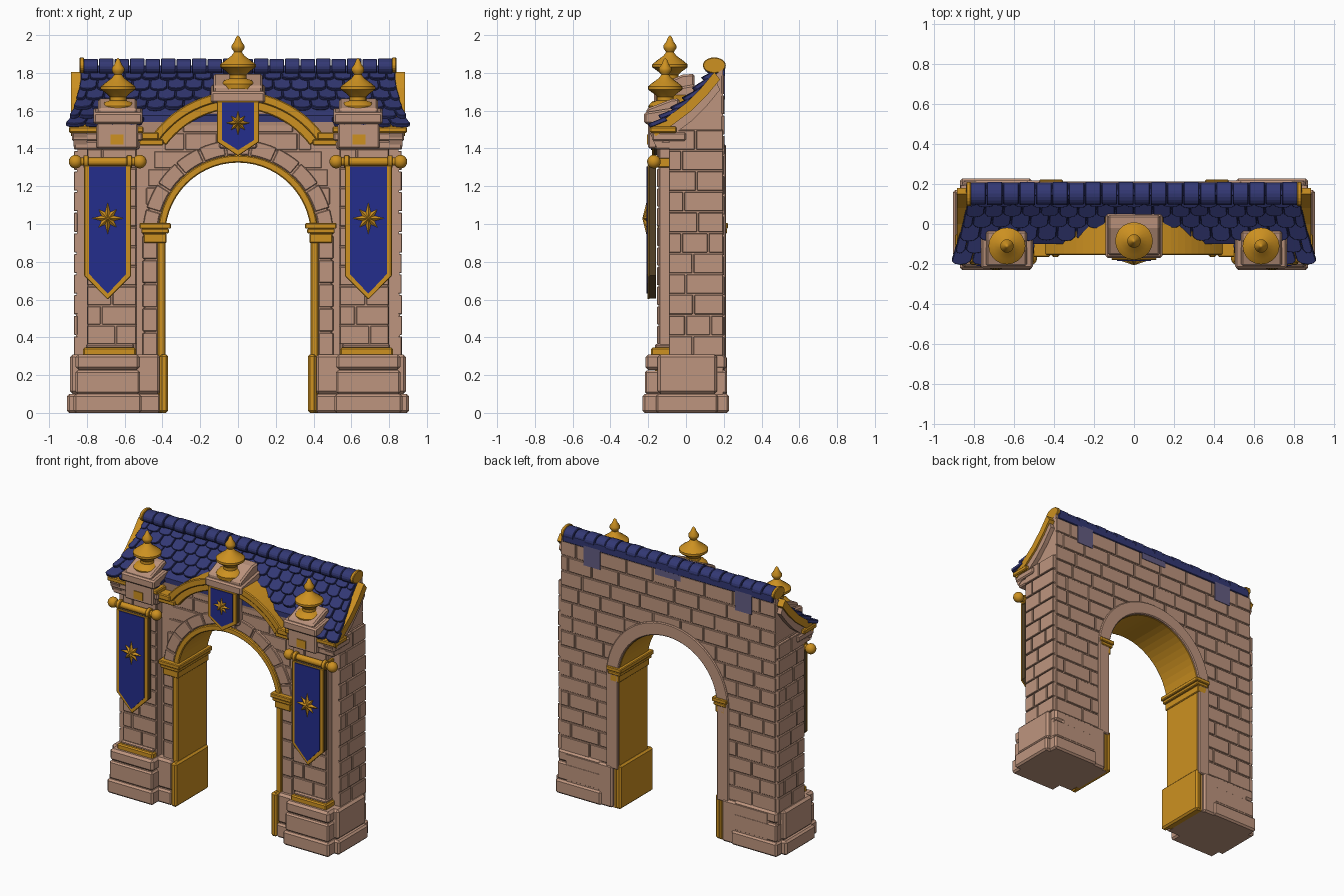
import bpy, bmesh, math, random
from mathutils import Vector

random.seed(4)
cube = bpy.data.objects.get("Cube")
if cube:
    bpy.data.objects.remove(cube, do_unlink=True)


def material(name, rgb):
    m = bpy.data.materials.new(name)
    m.use_nodes = True
    m.diffuse_color = (*rgb, 1)
    m.node_tree.nodes["Principled BSDF"].inputs["Base Color"].default_value = (*rgb, 1)
    return m


STONE = material("warm stone", (.515, .301, .209))
GOLD = material("gold", (.61, .283, .015))
SLATE = material("blue slate", (.033, .04, .175))
CLOTH = material("royal blue cloth", (.017, .026, .262))
BRONZE = material("dark bronze", (.09, .055, .022))
PURPLE = material("faded purple", (.127, .107, .223))


def finish(name, bm, mat, bevel=0, smooth=False):
    bmesh.ops.recalc_face_normals(bm, faces=bm.faces)
    me = bpy.data.meshes.new(name)
    bm.to_mesh(me)
    bm.free()
    ob = bpy.data.objects.new(name, me)
    bpy.context.collection.objects.link(ob)
    me.materials.append(mat)
    if bevel:
        b = ob.modifiers.new("bevel", 'BEVEL')
        b.width, b.segments, b.limit_method = bevel, 1, 'ANGLE'
    if smooth:
        bpy.ops.object.select_all(action='DESELECT')
        ob.select_set(True)
        bpy.context.view_layer.objects.active = ob
        bpy.ops.object.shade_smooth_by_angle(angle=math.radians(40))
    return ob


def add_prism(bm, pts, axis, a, b):
    place = (lambda u, v, t: (u, t, v)) if axis == 'y' else (lambda u, v, t: (t, u, v))
    lo = [bm.verts.new(place(u, v, a)) for u, v in pts]
    hi = [bm.verts.new(place(u, v, b)) for u, v in pts]
    bm.faces.new(lo)
    bm.faces.new(hi[::-1])
    for i in range(len(pts)):
        j = (i + 1) % len(pts)
        bm.faces.new((lo[i], hi[i], hi[j], lo[j]))


def prism(name, pts, axis, a, b, mat, bevel=0):
    bm = bmesh.new()
    add_prism(bm, pts, axis, a, b)
    return finish(name, bm, mat, bevel)


def rect(u0, u1, v0, v1):
    return [(u0, v0), (u1, v0), (u1, v1), (u0, v1)]


def box(name, s, x, y, z, mat, bevel=.008):
    """Box given by ranges; s mirrors it to the left or right side."""
    return prism(name, rect(s * x[0], s * x[1], *z), 'y', *y, mat, bevel)


def arc(r, c, a0, a1, n=28):
    return [(r * math.cos(math.radians(a0 + (a1 - a0) * i / n)),
             c + r * math.sin(math.radians(a0 + (a1 - a0) * i / n))) for i in range(n + 1)]


def band(r0, r1, c, a0=0, a1=180, leg=None, n=28):
    """Outline of an arch band, with straight legs down to height leg."""
    out, inn = arc(r1, c, a0, a1, n), arc(r0, c, a1, a0, n)
    if leg is not None:
        out = [(r1, leg)] + out + [(-r1, leg)]
        inn = [(-r0, leg)] + inn + [(r0, leg)]
    return out + inn


def lathe(name, prof, loc, mat, n=20):
    bm = bmesh.new()
    vs = [bm.verts.new((r, 0, z)) for r, z in prof]
    es = [bm.edges.new(p) for p in zip(vs, vs[1:])]
    bmesh.ops.spin(bm, geom=vs + es, cent=(0, 0, 0), axis=(0, 0, 1), angle=math.tau, steps=n)
    bmesh.ops.remove_doubles(bm, verts=bm.verts, dist=.0005)
    bmesh.ops.translate(bm, verts=bm.verts, vec=loc)
    return finish(name, bm, mat, 0, True)


def rod(name, x0, x1, y, z, r, mat, squash=1):
    pts = [(y + (u * squash), z + v) for u, v in arc(r, 0, 0, 342, 19)]
    return prism(name, pts, 'x', x0, x1, mat, .004)


def courses(name, axis, pos, out, z0, z1, span, h=.105, w=.2):
    """Rows of slightly raised masonry blocks on a flat wall."""
    bm = bmesh.new()
    n = max(1, round((z1 - z0) / h))
    h, g = (z1 - z0) / n, .004
    for i in range(n):
        za, zb = z0 + i * h, z0 + (i + 1) * h
        for u0, u1 in span((za + zb) / 2):
            u = u0
            step = w * (.55 if i % 2 else 1)
            while u < u1 - .01:
                e = u + step * random.uniform(.85, 1.15)
                e = u1 if u1 - e < .06 else e
                add_prism(bm, rect(u + g, e - g, za + g, zb - g), axis, pos - out,
                          pos + out * random.uniform(.8, 1.1))
                u, step = e, w
    return finish(name, bm, STONE, .003)


# Main wall with arched opening
SPRING, SLOPE = .94, [(-.19, 1.51), (-.1, 1.57), (0, 1.645), (.08, 1.725), (.15, 1.81)]
wall = [(.86, 0), (.85, 1.5), (-.85, 1.5), (-.86, 0), (-.4, 0)]
wall += arc(.4, SPRING, 180, 0) + [(.4, 0)]
prism("wall", wall, 'y', -.09, .195, STONE)
upper = [(-.09, 1.48), (.195, 1.48), (.195, 1.82), (.14, 1.78)] + \
        [(y, z - .03) for y, z in SLOPE[3:0:-1]]
prism("upper_wall", upper, 'x', -.84, .84, STONE)
prism("tympanum", band(.3, .5, 1.14, 20, 160), 'y', -.09, .06, STONE)


def clear(z, r, top=SPRING):
    return r if z < top else math.sqrt(max(0, r * r - (z - top) ** 2))


def both(a, b):
    return [(-b, -a), (a, b)] if a > .01 else [(-b, b)]


courses("back_masonry", 'y', .195, .008, .3, 1.79, lambda z: both(clear(z, .44), .845))
courses("spandrel_masonry", 'y', -.09, .007, 1.1, 1.58,
        lambda z: both(clear(z, .45), min(.53, clear(z, .49, 1.14))))

# Gold arch lining, stone arch rings
prism("arch_lining", band(.385, .425, SPRING, leg=0), 'y', -.125, .2, GOLD, .006)
prism("back_arch_ring", band(.388, .48, SPRING, leg=.28), 'y', .15, .212, STONE, .006)
prism("front_arch_ring", band(.42, .495, SPRING, leg=.28), 'y', -.107, 0, STONE, .006)
bm = bmesh.new()
for i in range(11):
    a = 180 * i / 11
    add_prism(bm, band(.428, .505, SPRING, a + .6, a + 15.8, n=4), 'y', -.116, -.05)
for s in (-1, 1):
    for i in range(5):
        z = .3 + i * .128
        add_prism(bm, rect(s * .428, s * .505, z + .004, z + .124), 'y', -.116, -.05)
finish("voussoirs", bm, STONE, .004)

# Gold pediment moulding over the arch
for nm, r0, r1, y in (("outer", .515, .562, -.155), ("inner", .47, .53, -.135)):
    prism("pediment_" + nm, band(r0, r1, 1.14, 36, 144), 'y', y, .08, GOLD, .006)

STAR_N = 16


def star(name, x, y, z, r):
    bm = bmesh.new()
    ring = []
    for i in range(STAR_N):
        k = r * (.42 if i % 2 else (1 if i % 4 == 0 else .8))
        a = math.tau * i / STAR_N
        ring.append(bm.verts.new((x + k * math.sin(a), y, z + k * math.cos(a))))
    tip = bm.verts.new((x, y - .022, z))
    for i in range(STAR_N):
        bm.faces.new((ring[i], ring[(i + 1) % STAR_N], tip))
    bm.faces.new(ring[::-1])
    finish(name, bm, GOLD)


def banner(name, x, y, w, top, side, tip, emblem, r):
    def shield(d, t):
        return [(x - w + d, top - t), (x - w + d, side + d * .4), (x, tip + d * 1.2),
                (x + w - d, side + d * .4), (x + w - d, top - t)]
    prism(name + "_backing", shield(.004, 0), 'y', y - .035, y, BRONZE)
    prism(name + "_border", shield(0, 0), 'y', y - .044, y - .034, GOLD, .003)
    prism(name + "_cloth", shield(.026, .006), 'y', y - .05, y - .04, CLOTH)
    star(name + "_star", x, y - .049, emblem, r)


def finial(name, x, y, z, k):
    prof = [(0, 0), (.088, 0), (.092, .025), (.075, .045), (.045, .055), (.045, .075), (.06, .09),
            (.094, .115), (.094, .13), (.07, .15), (.035, .175), (.02, .195), (.034, .215),
            (.034, .23), (.02, .25), (.01, .275), (0, .285)]
    lathe(name, [(r * k, h * k) for r, h in prof], (x, y, z), GOLD)


# Keystone block with small banner and finial
box("keystone", 1, (-.1, .1), (-.14, .05), (1.4, 1.66), STONE)
prism("keystone_cap_lower", [(-.17, 1.64), (.05, 1.64), (.05, 1.74), (-.17, 1.7)], 'x', -.142, .142, STONE, .01)
prism("keystone_cap", [(-.155, 1.69), (.045, 1.69), (.045, 1.795), (-.02, 1.79), (-.155, 1.73)],
      'x', -.13, .13, STONE, .01)
banner("keystone_banner", 0, -.135, .112, 1.65, 1.435, 1.36, 1.535, .068)
finial("keystone_finial", 0, -.085, 1.715, 1)

for s, side in ((-1, "right_"), (1, "left_")):
    # Plinth
    box(side + "plinth_foot", s, (.41, .905), (-.16, .17), (0, .1), STONE, .012)
    box(side + "plinth_foot_block", s, (.51, .87), (-.23, .228), (0, .1), STONE, .012)
    box(side + "plinth", s, (.41, .89), (-.15, .165), (.1, .31), STONE, .015)
    box(side + "plinth_block", s, (.52, .86), (-.218, .218), (.1, .225), STONE, .01)
    box(side + "plinth_top", s, (.52, .86), (-.215, .215), (.228, .31), STONE, .015)
    box(side + "back_plinth", s, (.43, .8), (0, .217), (0, .3), STONE, .012)
    box(side + "lining_foot", s, (.37, .415), (-.165, .205), (0, .31), GOLD, .012)
    # Pilaster with masonry on front and side
    box(side + "pilaster", s, (.535, .8), (-.145, 0), (.3, 1.42), STONE)
    u = sorted((s * .535, s * .8))
    courses(side + "pilaster_masonry", 'y', -.147, .006, .36, 1.4, lambda z: [u], w=.15)
    courses(side + "side_masonry", 'x', s * .858, .01, .3, 1.5, lambda z: [(-.095, .2)], w=.15)
    box(side + "pilaster_foot", s, (.54, .82), (-.185, -.08), (.3, .345), GOLD, .008)
    box(side + "pilaster_step", s, (.55, .805), (-.165, -.08), (.34, .365), STONE)
    # Impost moulding
    for z0, z1, d in ((.9, .95, 0), (.95, .975, .012), (.975, 1.005, .022)):
        box(side + "impost", s, (.378 - d, .5 + d), (-.13 - d, -.03), (z0, z1), GOLD, .005)
        box(side + "back_impost", s, (.378 - d, .45 + d), (-.05, .212 + d / 2), (z0, z1), GOLD, .005)
    # Cornice
    box(side + "cornice_lower", s, (.52, .868), (-.165, 0), (1.395, 1.44), STONE)
    box(side + "cornice_upper", s, (.505, .88), (-.18, 0), (1.44, 1.485), STONE)
    box(side + "cornice_gold", s, (.5, .895), (-.192, -.05), (1.483, 1.515), GOLD, .006)
    box(side + "pediment_return", s, (.395, .535), (-.15, 0), (1.415, 1.448), GOLD, .006)
    box(side + "pediment_return_top", s, (.42, .535), (-.165, 0), (1.446, 1.485), GOLD, .006)
    for nm, x, hi, lo, mat in (("gold", .885, .005, .045, GOLD), ("stone", .872, .03, .1, STONE)):
        pts = [(y, z - hi) for y, z in SLOPE] + [(y + .03, z - lo) for y, z in SLOPE[::-1]]
        prism(side + "barge_" + nm, pts, 'x', s * .8, s * x, mat)
    # Pier cap and finial
    box(side + "pier_neck", s, (.53, .75), (-.2, -.04), (1.4, 1.54), STONE)
    box(side + "neck_panel", s, (.605, .675), (-.206, -.19), (1.42, 1.475), GOLD, 0)
    prism(side + "pier_cap", [(-.222, 1.53), (-.03, 1.53), (-.03, 1.62), (-.222, 1.59)],
          'x', s * .505, s * .765, STONE, .01)
    prism(side + "pier_cap_top", [(-.21, 1.58), (-.035, 1.58), (-.035, 1.665), (-.08, 1.66), (-.21, 1.61)],
          'x', s * .535, s * .74, STONE, .01)
    finial(side + "pier_finial", s * .635, -.11, 1.6, .98)
    # Hanging banner on a rod
    banner(side + "banner", s * .69, -.16, .124, 1.31, .725, .6, 1.03, .088)
    rod(side + "banner_rod", s * .52, s * .86, -.17, 1.33, .021, GOLD)
    for x in (.575, .805):
        rod(side + "rod_ring", s * (x - .014), s * (x + .014), -.17, 1.33, .033, GOLD)
        box(side + "rod_bracket", s, (x - .012, x + .012), (-.17, -.08), (1.3, 1.35), GOLD, .004)
    for x in (.52, .86):
        lathe(side + "rod_ball", [(.036 * math.sin(t * math.pi / 10), -.036 * math.cos(t * math.pi / 10))
                                  for t in range(11)], (s * x, -.17, 1.33), GOLD, 16)
    # Ridge end disc and faded slate flap on the back
    rod(side + "ridge_end", s * .815, s * .838, .15, 1.84, .042, GOLD, 1.45)
    box(side + "back_flap", s, (.53, .66), (.2, .207), (1.66, 1.8), PURPLE, 0)


# Roof: curved bed and rows of scalloped slates
def slope_at(t):
    f = min(t, .999) * (len(SLOPE) - 1)
    a, b = (Vector((0, *SLOPE[int(f) + k])) for k in (0, 1))
    return a.lerp(b, f - int(f))


def half_width(t):
    return .83 + .09 * (1 - t) ** 1.6


bm = bmesh.new()
ROWS, COLS = 6, 18
for r in range(ROWS):
    t0, t1 = r / ROWS, min(1, (r + 1.35) / ROWS)
    p0, p1 = slope_at(t0), slope_at(t1)
    nrm = Vector((0, p0.z - p1.z, p1.y - p0.y)).normalized()
    shift = .5 if r % 2 else 0
    for c in range(COLS + (r % 2)):
        e0, e1 = (max(-1, min(1, (c + k - shift) * 2 / COLS - 1)) for k in (0, 1))
        if t0 < .17 and abs(e0 + e1) / 2 * half_width(t0) < .5:
            continue
        drop = random.uniform(-.006, .006)
        ring = []
        for k, v in ((0, 1), (0, .2), (.2, .04), (.5, 0), (.8, .04), (1, .2), (1, 1)):
            e = e0 + (e1 - e0) * (.03 + .94 * k)
            p = p0.lerp(p1, v) + nrm * (.024 * (1 - v) + .004 + drop * (1 - v))
            p.x = e * half_width(t0 + (t1 - t0) * v)
            ring.append(p)
        top = [bm.verts.new(p) for p in ring]
        low = [bm.verts.new(p - nrm * .024) for p in ring]
        bm.faces.new(top)
        bm.faces.new(low[::-1])
        for i in range(7):
            j = (i + 1) % 7
            bm.faces.new((top[i], low[i], low[j], top[j]))
finish("roof_slates", bm, SLATE, .003)
bed = [(y, z + .004) for y, z in SLOPE[1:]] + [(y, z - .03) for y, z in SLOPE[:0:-1]]
prism("roof_bed", bed, 'x', -.835, .835, SLATE)

# Ridge tiles
for i in range(20):
    x = -.82 + i * .082
    rod("ridge_tile", x + .002, x + .08, .152, 1.833, .04 + .003 * (i % 2), SLATE, 1.35)
box("ridge_skirt", 1, (-.825, .825), (.14, .207), (1.785, 1.84), SLATE, .004)
box("back_center_flap", 1, (-.1, .1), (.2, .206), (1.745, 1.79), PURPLE, 0)
